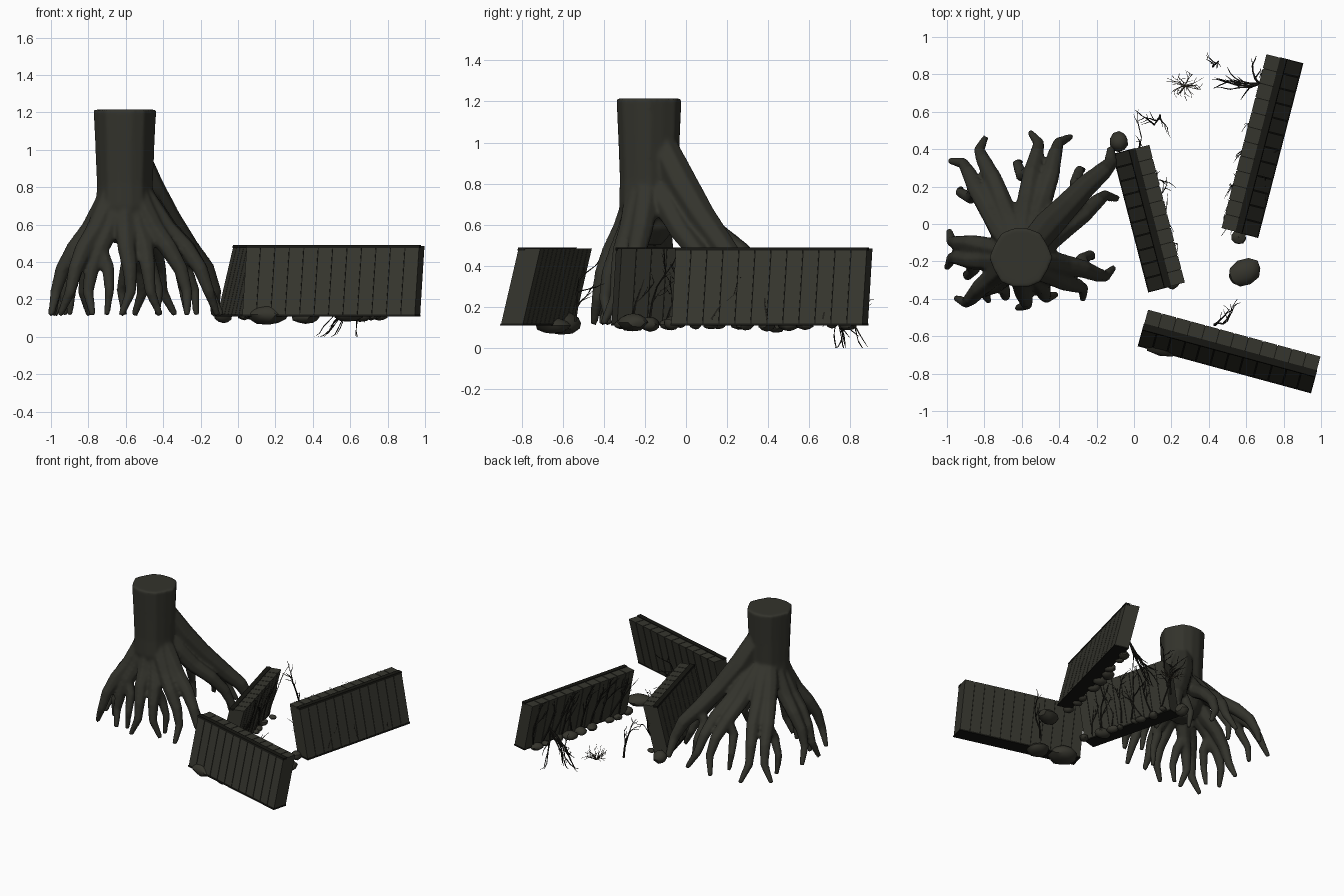
import bpy, bmesh, math, random
from mathutils import Vector, Matrix

random.seed(4)
cube = bpy.data.objects.get("Cube")
if cube:
    bpy.data.objects.remove(cube)


def material(name, rgb):
    m = bpy.data.materials.new(name)
    m.use_nodes = True
    m.diffuse_color = (*rgb, 1)
    bsdf = m.node_tree.nodes["Principled BSDF"]
    bsdf.inputs["Base Color"].default_value = (*rgb, 1)
    bsdf.inputs["Roughness"].default_value = 0.9
    return m


BARK = material("dark_bark", (0.033, 0.033, 0.025))
WOOD = material("weathered_plank", (0.036, 0.036, 0.027))
TRIM = material("black_trim", (0.008, 0.008, 0.006))
STONE = material("dark_stone", (0.036, 0.035, 0.026))
TWIG = material("dark_twig", (0.014, 0.013, 0.010))
DRY = material("dry_twig", (0.05, 0.042, 0.028))


def add(name, bm, mat, matrix=Matrix(), smooth=None):
    bmesh.ops.recalc_face_normals(bm, faces=bm.faces)
    me = bpy.data.meshes.new(name)
    bm.to_mesh(me)
    bm.free()
    me.transform(matrix)
    me.materials.append(mat)
    ob = bpy.data.objects.new(name, me)
    bpy.context.collection.objects.link(ob)
    if smooth:
        bpy.ops.object.select_all(action='DESELECT')
        ob.select_set(True)
        bpy.context.view_layer.objects.active = ob
        bpy.ops.object.shade_smooth_by_angle(angle=math.radians(smooth))
    return ob


def tube(bm, pts, radii, sides):
    """Tapered tube along a list of points, capped at both ends."""
    pts = [Vector(p) for p in pts]
    rings, side = [], None
    for i, p in enumerate(pts):
        d = (pts[min(i + 1, len(pts) - 1)] - pts[max(i - 1, 0)]).normalized()
        if side is None:
            side = d.orthogonal()
        side = (side - d * side.dot(d)).normalized()
        up = d.cross(side)
        rings.append([bm.verts.new(p + radii[i] * (side * math.cos(a) + up * math.sin(a)))
                      for a in (math.tau * k / sides for k in range(sides))])
    for a, b in zip(rings, rings[1:]):
        for k in range(sides):
            n = (k + 1) % sides
            bm.faces.new((a[k], a[n], b[n], b[k]))
    bm.faces.new(rings[0])
    bm.faces.new(rings[-1])


# Tree stump: trunk with a lumpy outline
CX, CY = -0.605, -0.18
bm = bmesh.new()
N, rings = 14, []
for z, r in [(0.5, 0.06), (0.58, 0.13), (0.7, 0.15), (0.82, 0.146), (1.0, 0.153), (1.215, 0.163)]:
    rings.append([bm.verts.new((CX + r * (1 + 0.04 * math.cos(k * 2.7)) * math.cos(math.tau * k / N),
                                CY + r * (1 + 0.04 * math.cos(k * 2.7)) * math.sin(math.tau * k / N), z))
                  for k in range(N)])
for a, b in zip(rings, rings[1:]):
    for k in range(N):
        bm.faces.new((a[k], a[(k + 1) % N], b[(k + 1) % N], b[k]))
bm.faces.new(rings[0])
bm.faces.new(rings[-1])

# Roots: slope away from the trunk, then drop to hooked tips
tips = [(-1.0, -0.23), (-0.99, -0.04), (-0.98, 0.34), (-0.8, 0.46), (-0.55, 0.49), (-0.34, 0.47),
        (-0.12, 0.4), (-0.09, 0.14), (-0.11, -0.24), (-0.27, -0.4), (-0.42, -0.38), (-0.62, -0.45),
        (-0.78, -0.41), (-0.95, -0.4)]
for i, (tx, ty) in enumerate(tips):
    out = Vector((tx - CX, ty - CY, 0))
    cross = Vector((-out.y, out.x, 0)).normalized() * (1 if i % 2 else -1)
    big = i == 6
    high = 0.2 if big else 0.0
    start = min(0.06 / out.length, 0.24)
    prof = [(start, 0.82 + high, 0, 0.06), (0.28, 0.69 + high * 0.5, 0, 0.066),
            (0.46, 0.57 + high * 0.3, 0.01, 0.058), (0.67, 0.47, 0.02, 0.05),
            (0.83, 0.36, 0.04, 0.041), (0.92, 0.24, 0.045, 0.031), (1.0, 0.115, -0.005, 0.018)]
    pts = [Vector((CX, CY, z)) + out * f + cross * s for f, z, s, r in prof]
    tube(bm, pts, [p[3] * (1.25 if big else 1) for p in prof], 7)
    # inner fork on every second root
    if i % 2 == 0:
        fork = [pts[3], pts[3] - out * 0.02 - cross * 0.05 - Vector((0, 0, 0.1)),
                pts[4] - out * 0.09 - cross * 0.1 - Vector((0, 0, 0.11)),
                pts[5] - out * 0.16 - cross * 0.09 - Vector((0, 0, 0.125))]
        tube(bm, fork, [0.042, 0.037, 0.028, 0.017], 6)
stump = add("stump_and_roots", bm, BARK)
fuse = stump.modifiers.new("fuse", 'REMESH')
fuse.mode = 'VOXEL'
fuse.voxel_size = 0.011
fuse.use_smooth_shade = True
soften = stump.modifiers.new("soften", 'SMOOTH')
soften.factor = 0.5
soften.iterations = 4

# Plank walls leaning inward
LOW, HIGH, LEAN = 0.11, 0.485, 0.09


def shear(z):
    return LEAN * ((z - LOW) / (HIGH - LOW) - 0.5)


def slab(bm, x0, x1, y0, y1, z0, z1):
    v = bmesh.ops.create_cube(bm, size=1)["verts"]
    for p in v:
        x, y, z = p.co
        z = z0 + (z + 0.5) * (z1 - z0)
        p.co = (x0 + (x + 0.5) * (x1 - x0), y0 + (y + 0.5) * (y1 - y0) + shear(z), z)


def wall(name, cx, cy, angle, length, count):
    m = Matrix.Translation((cx, cy, 0)) @ Matrix.Rotation(math.radians(angle), 4, 'Z')
    h, step = length / 2, length / count
    bm = bmesh.new()
    for k in range(count):
        x = -h + k * step
        slab(bm, x + 0.0025, x + step - 0.0025, -0.055, 0.055, LOW + 0.004, HIGH)
    add(name + "_planks", bm, WOOD, m)
    bm = bmesh.new()
    slab(bm, -h + 0.005, h - 0.005, -0.051, 0.051, LOW + 0.008, HIGH - 0.004)
    slab(bm, -h, h, -0.058, -0.022, HIGH - 0.01, HIGH + 0.005)
    slab(bm, -h, h, -0.058, 0.056, LOW, LOW + 0.01)
    add(name + "_trim", bm, TRIM, m)
    return m


wall_front = wall("front_wall", 0.51, -0.68, -15.2, 0.96, 12)
wall_inner = wall("inner_wall", 0.08, 0.03, -75.5, 0.765, 10)
wall_side = wall("side_wall", 0.685, 0.418, 75.5, 0.965, 12)


# Twigs: recursive branches
def grow(bm, p, d, length, r, depth, spread=0.6, flat=1.0):
    pts, d = [Vector(p)], Vector(d).normalized()
    for _ in range(3):
        d = d + Vector((random.uniform(-1, 1), random.uniform(-1, 1) * flat, random.uniform(-1, 1))) * 0.25
        d.normalize()
        pts.append(pts[-1] + d * length / 3)
    tube(bm, pts, [r, r * 0.85, r * 0.65, r * 0.3], 4)
    if depth:
        for q in pts[1:]:
            nd = d + Vector((random.uniform(-1, 1), random.uniform(-1, 1) * flat,
                             random.uniform(-0.6, 0.6))) * spread * 1.6
            grow(bm, q, nd, length * 0.5, r * 0.6, depth - 1, spread, flat)


def vines(name, m, half, count, face=0.06, flat=0.12):
    bm = bmesh.new()
    for k in range(count):
        x = -half + (k + 0.5) * 2 * half / count
        grow(bm, (x, face, 0.14), (random.uniform(-0.5, 0.5), 0, 1), 0.24, 0.006, 2, 0.45, flat)
    for v in bm.verts:
        v.co.z = min(v.co.z, 0.485)
        v.co.y += shear(v.co.z)
    add(name, bm, TWIG, m)


vines("inner_wall_vines", wall_inner, 0.35, 8, flat=0.3)
vines("side_wall_vines", wall_side, 0.45, 10)
vines("side_wall_outer_twigs", wall_side, 0.42, 3, -0.052)

for name, p, d, size, r in [
        ("upright_twig", (0.14, 0.58, 0.11), (0.05, 0.05, 1), 0.24, 0.008),
        ("small_twig", (0.42, 0.84, 0.11), (0.1, 0.1, 1), 0.13, 0.006),
        ("front_wall_twig", (0.43, -0.54, 0.13), (0, -0.05, 1), 0.22, 0.008)]:
    bm = bmesh.new()
    grow(bm, p, d, size, r, 2, 0.5)
    add(name, bm, TWIG)

bm = bmesh.new()
for k in range(16):
    a = k * 2.4
    grow(bm, (0.27, 0.74, 0.12), (math.cos(a), math.sin(a) * 0.7, 0.6), 0.08, 0.003, 1)
add("dry_bush", bm, DRY)

# Loose roots hanging below the side wall
bm = bmesh.new()
for k in range(5):
    grow(bm, (0.67, 0.75, 0.27), (-0.85 + 0.13 * k, 0.08 * (k - 2), -0.8), 0.26, 0.007, 1, 0.25)
for v in bm.verts:
    v.co.z = max(v.co.z, 0.0)
min(bm.verts, key=lambda v: v.co.z).co.z = 0.0
add("hanging_roots", bm, TWIG)


# Rocks
def rock(x, y, z, sx, sy, sz, turn=0.0):
    bm = bmesh.new()
    bmesh.ops.create_icosphere(bm, subdivisions=2, radius=1)
    for v in bm.verts:
        v.co *= random.uniform(0.9, 1.05)
    m = Matrix.Translation((x, y, z)) @ Matrix.Rotation(turn, 4, 'Z') @ Matrix.Diagonal((sx, sy, sz, 1))
    add("rock", bm, STONE, m, 35)


rock(-0.08, 0.44, 0.12, 0.05, 0.055, 0.05)
rock(0.59, -0.26, 0.125, 0.095, 0.07, 0.045, 0.5)
rock(0.56, -0.07, 0.12, 0.04, 0.04, 0.035)
rock(0.16, -0.61, 0.12, 0.115, 0.105, 0.057, -0.25)
rock(0.36, -0.65, 0.11, 0.08, 0.09, 0.04, -0.25)
for m, half, count in [(wall_inner, 0.34, 8), (wall_side, 0.4, 8)]:
    for k in range(count):
        x = -half + 2 * half * k / (count - 1) + random.uniform(-0.03, 0.03)
        p = m @ Vector((x, random.uniform(-0.01, 0.05), 0.115))
        s = random.uniform(0.022, 0.05)
        rock(p.x, p.y, p.z, s * 1.3, s, s * 0.75, k)
